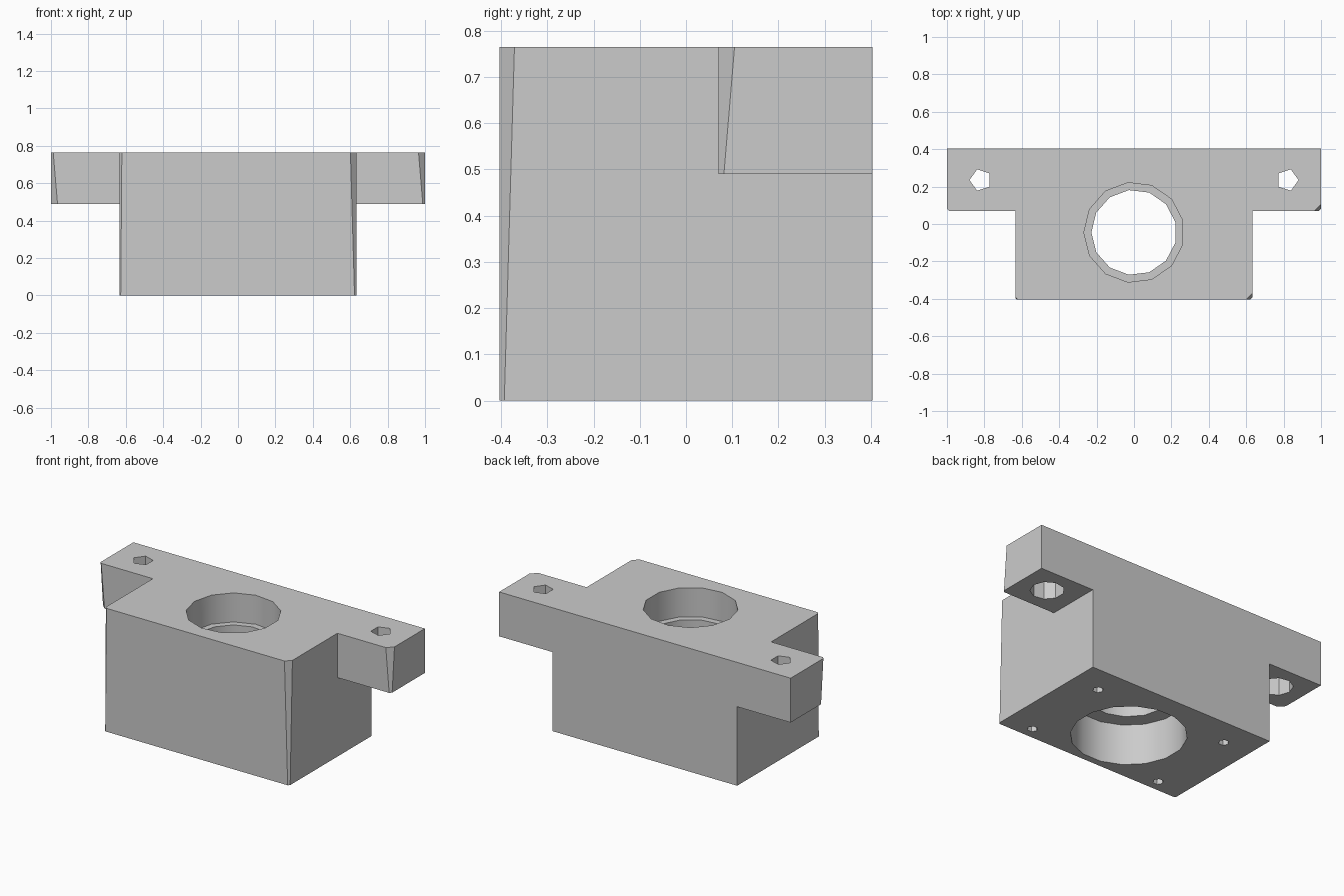
import bpy, bmesh
from math import cos, sin, tau, pi

cube = bpy.data.objects.get("Cube")
if cube:
    bpy.data.objects.remove(cube)

grey = bpy.data.materials.new("light grey")
grey.use_nodes = True
colour = (0.6, 0.6, 0.6, 1)
grey.diffuse_color = colour
grey.node_tree.nodes["Principled BSDF"].inputs["Base Color"].default_value = colour

TOP, WING_Z = 0.765, 0.49
BACK, FRONT, WING_FRONT = 0.403, -0.403, 0.07
BODY_X = 0.633
BORE_Y = -0.045


def loft(name, low, high, z0, z1):
    """Solid between two outlines with the same number of points."""
    bm = bmesh.new()
    a = [bm.verts.new((x, y, z0)) for x, y in low]
    b = [bm.verts.new((x, y, z1)) for x, y in high]
    bm.faces.new(a[::-1])
    bm.faces.new(b)
    n = len(a)
    for i in range(n):
        j = (i + 1) % n
        bm.faces.new((a[i], a[j], b[j], b[i]))
    bmesh.ops.recalc_face_normals(bm, faces=bm.faces)
    mesh = bpy.data.meshes.new(name)
    bm.to_mesh(mesh)
    bm.free()
    mesh.materials.append(grey)
    obj = bpy.data.objects.new(name, mesh)
    bpy.context.collection.objects.link(obj)
    return obj


def cylinder(name, x, y, r, z0, z1, sides, turn=0.0):
    ring = [(x + r * cos(turn + tau * i / sides), y + r * sin(turn + tau * i / sides))
            for i in range(sides)]
    return loft(name, ring, ring, z0, z1)


def combine(obj, tool, operation):
    """Apply a boolean and remove the helper."""
    mod = obj.modifiers.new("join", "BOOLEAN")
    mod.operation, mod.solver, mod.object = operation, "EXACT", tool
    deps = bpy.context.evaluated_depsgraph_get()
    mesh = bpy.data.meshes.new_from_object(obj.evaluated_get(deps))
    obj.modifiers.clear()
    obj.data = mesh
    bpy.data.objects.remove(tool)


# Main block: front corners are clipped, more on one side
def body_outline(left, right):
    return [(-BODY_X, BACK), (-BODY_X, FRONT + right), (-BODY_X + right, FRONT),
            (BODY_X - left, FRONT), (BODY_X, FRONT + left), (BODY_X, BACK)]


block = loft("mounting_block", body_outline(0.01, 0.006), body_outline(0.032, 0.012), 0, TOP)


# Side wings with clipped outer front corners
def wing_outline(side, clip):
    return [(side * x, y) for x, y in
            ((0.4, BACK), (0.4, WING_FRONT), (1 - clip, WING_FRONT),
             (1, WING_FRONT + clip), (1, BACK))]


for side, low, high in ((1, 0.012, 0.035), (-1, 0.035, 0.012)):
    wing = loft("wing", wing_outline(side, low), wing_outline(side, high), WING_Z, TOP)
    combine(block, wing, "UNION")

# Stepped central bore: top pocket, narrow throat, wide bottom pocket
for r, z0, z1, sides in ((0.268, 0.585, 0.9, 13), (0.228, 0.1, 0.7, 13), (0.322, -0.1, 0.25, 16)):
    combine(block, cylinder("bore", 0, BORE_Y, r, z0, z1, sides, pi / sides), "DIFFERENCE")

for side in (1, -1):
    # Wing screw holes with a wider recess underneath
    turn = 0 if side == 1 else pi
    combine(block, cylinder("screw_hole", side * 0.82, 0.235, 0.06, 0.4, 0.9, 5, turn), "DIFFERENCE")
    combine(block, cylinder("screw_recess", side * 0.82, 0.235, 0.095, 0.4, 0.64, 9, turn), "DIFFERENCE")
    # Small blind holes in the base
    for y in (0.23, -0.33):
        combine(block, cylinder("base_hole", side * 0.45, y, 0.03, -0.1, 0.25, 6), "DIFFERENCE")

bpy.context.view_layer.objects.active = block
block.select_set(True)
bpy.ops.object.shade_smooth_by_angle(angle=0.52)
